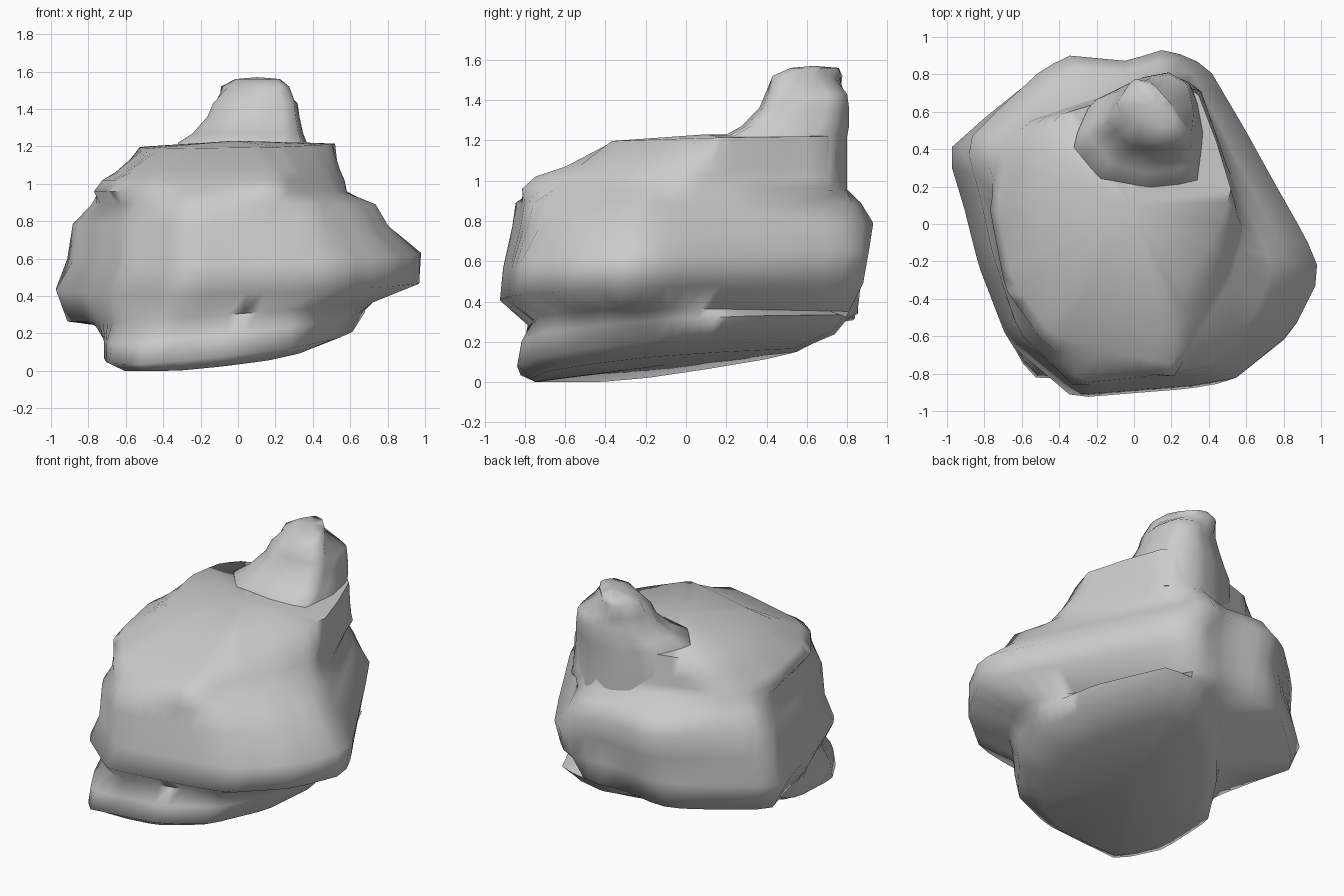
import bpy, bmesh, math
from mathutils import Vector

if "Cube" in bpy.data.objects:
    bpy.data.objects.remove(bpy.data.objects["Cube"])

# Plan outlines (counter-clockwise), remapped to each ring's bounds
FOOT = [(-.72, -.15), (-.7, -.55), (-.55, -.82), (0, -.84), (.32, -.74), (.55, -.45),
        (.64, -.1), (.55, .3), (.35, .74), (.1, .76), (-.2, .56), (-.5, .2)]
WIDE = [(-1, .42), (-.91, .12), (-.83, -.2), (-.67, -.62), (-.32, -.92), (.3, -.87),
        (.53, -.83), (.84, -.58), (1, -.27), (.92, -.08), (.74, .23), (.57, .53),
        (.37, .86), (.22, .93), (0, .87), (-.36, .9), (-.53, .82), (-.8, .6)]
UPPER = [(-.76, .1), (-.68, -.3), (-.46, -.6), (0, -.72), (.22, -.76), (.42, -.45),
         (.53, -.25), (.6, 0), (.5, .35), (.36, .74), (.17, .81), (-.2, .68),
         (-.6, .55), (-.71, .4)]
HORN = [(-.25, .45), (-.12, .28), (.1, .22), (.35, .26), (.38, .5), (.34, .72),
        (.2, .8), (.05, .77), (-.16, .66)]
RIDGE = [(-.05, .66), (.04, .56), (.14, .5), (.25, .5), (.28, .56), (.22, .66),
         (.12, .76), (.03, .78)]


def fit(outline, x0, x1, y0, y1):
    xs, ys = zip(*outline)
    sx = (x1 - x0) / (max(xs) - min(xs))
    sy = (y1 - y0) / (max(ys) - min(ys))
    return [Vector((x0 + (x - min(xs)) * sx, y0 + (y - min(ys)) * sy)) for x, y in outline]


def hit(poly, centre, angle):
    """Point where a ray from the centre leaves the outline."""
    d = Vector((math.cos(angle), math.sin(angle)))
    best = 0
    for a, b in zip(poly, poly[1:] + poly[:1]):
        e, w = b - a, a - centre
        den = d.x * e.y - d.y * e.x
        if abs(den) < 1e-9:
            continue
        t = (w.x * e.y - w.y * e.x) / den
        u = (w.x * d.y - w.y * d.x) / den
        if -1e-6 <= u <= 1 + 1e-6:
            best = max(best, t)
    return centre + d * best


def loft(name, rings, sides, top_z, centre=None):
    """rings: (outline, z, x tilt, y tilt, xmin, xmax, ymin, ymax)"""
    bm = bmesh.new()
    loops = []
    for outline, z, tx, ty, x0, x1, y0, y1 in rings:
        poly = fit(outline, x0, x1, y0, y1)
        c = centre or Vector(((x0 + x1) / 2, (y0 + y1) / 2))
        loop = []
        for i in range(sides):
            p = hit(poly, c, 2 * math.pi * i / sides)
            loop.append(bm.verts.new((p.x, p.y, max(0, z + tx * p.x + ty * p.y))))
        loops.append(loop)
    for a, b in zip(loops, loops[1:]):
        for i in range(sides):
            j = (i + 1) % sides
            bm.faces.new((a[i], a[j], b[j], b[i]))
    # Close both ends with a fan
    for loop, z in ((loops[0][::-1], None), (loops[-1], top_z)):
        mid = sum((v.co for v in loop), Vector()) / sides
        if z is not None:
            mid.z = z
        hub = bm.verts.new(mid)
        for i in range(sides):
            bm.faces.new((loop[i], loop[(i + 1) % sides], hub))
    bmesh.ops.recalc_face_normals(bm, faces=bm.faces)
    mesh = bpy.data.meshes.new(name)
    bm.to_mesh(mesh)
    bm.free()
    obj = bpy.data.objects.new(name, mesh)
    bpy.context.collection.objects.link(obj)
    bpy.context.view_layer.objects.active = obj
    obj.select_set(True)
    bpy.ops.object.shade_smooth_by_angle(angle=math.radians(80))
    obj.select_set(False)
    return obj


# Main boulder: tilted foot, front groove, wide belly, ledge, stepped plateau
loft("boulder_body", [
    (FOOT, .10, .10, .09, -.62, .40, -.76, .55),
    (FOOT, .16, .10, .09, -.72, .62, -.84, .74),
    (FOOT, .25, .10, .06, -.72, .68, -.82, .80),
    (WIDE, .32, .07, .02, -.92, .74, -.79, .87),
    (WIDE, .45, .03, .04, -1.0, .99, -.93, .89),
    (WIDE, .61, .03, .04, -.92, 1.0, -.91, .91),
    (WIDE, .78, 0, .01, -.90, .82, -.87, .93),
    (WIDE, .89, 0, 0, -.80, .74, -.85, .87),
    (UPPER, .96, 0, 0, -.77, .59, -.82, .81),
    (UPPER, 1.02, 0, 0, -.73, .57, -.75, .80),
    (UPPER, 1.07, 0, 0, -.65, .55, -.60, .79),
    (UPPER, 1.20, .02, .02, -.53, .52, -.37, .77),
], 60, 1.23, Vector((-.05, 0)))

# Upright rock horn at the back, flared at its foot
loft("rock_horn", [
    (HORN, .95, 0, 0, -.38, .42, .10, .80),
    (HORN, 1.22, 0, 0, -.33, .37, .18, .80),
    (HORN, 1.27, 0, 0, -.25, .35, .27, .81),
    (HORN, 1.36, 0, 0, -.17, .33, .36, .81),
    (HORN, 1.43, 0, 0, -.14, .32, .39, .80),
    (RIDGE, 1.52, 0, 0, -.10, .28, .43, .78),
    (RIDGE, 1.56, 0, 0, -.02, .23, .52, .76),
], 28, 1.57)
